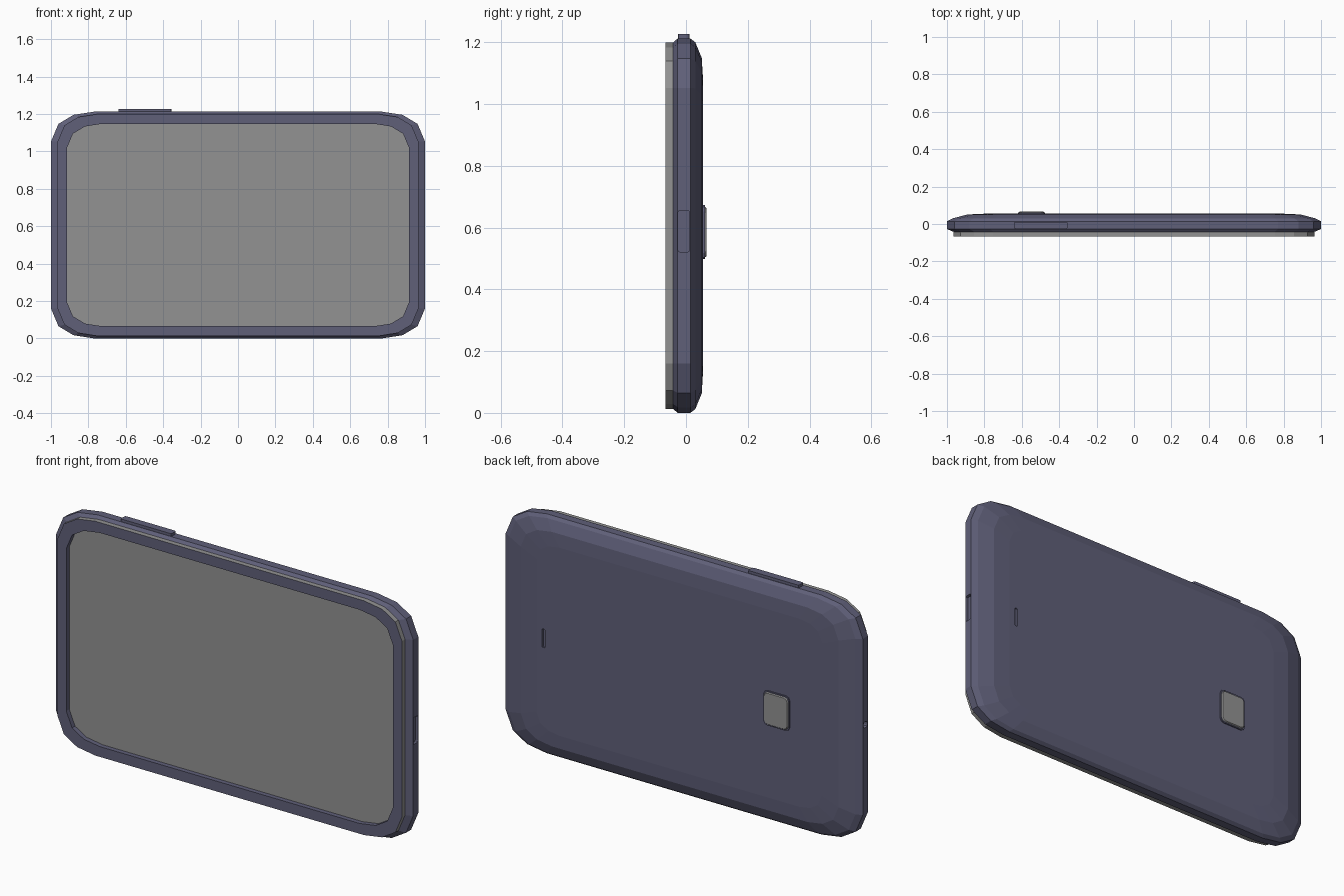
import bpy
import bmesh
from mathutils import Matrix, Vector

if "Cube" in bpy.data.objects:
    bpy.data.objects.remove(bpy.data.objects["Cube"], do_unlink=True)


def material(name, rgb):
    m = bpy.data.materials.new(name)
    m.use_nodes = True
    m.diffuse_color = (*rgb, 1)
    m.node_tree.nodes["Principled BSDF"].inputs["Base Color"].default_value = (*rgb, 1)
    return m


CASE = material("slate blue case", (0.115, 0.115, 0.19))
GLASS = material("grey glass", (0.29, 0.29, 0.29))

HALF_X, HALF_Z = 1.0, 0.606
# Corner cut as distances in from the side and from the top edge
CORNER = [(0, 0.16), (0.04, 0.065), (0.12, 0.017), (0.23, 0)]


def outline(y, inset_x, inset_z):
    """Rounded landscape rectangle in the plane y."""
    hx, hz, k = HALF_X - inset_x, HALF_Z - inset_z, 1 - 2.2 * inset_x
    quarter = [(hx - a * k, hz - b * k) for a, b in CORNER]
    flipped = quarter[::-1]
    pts = (quarter + [(-x, z) for x, z in flipped]
           + [(-x, -z) for x, z in quarter] + [(x, -z) for x, z in flipped])
    return [Vector((x, y, z + HALF_Z)) for x, z in pts]


def finish(bm, name, *mats):
    bmesh.ops.recalc_face_normals(bm, faces=bm.faces)
    mesh = bpy.data.meshes.new(name)
    bm.to_mesh(mesh)
    bm.free()
    for m in mats:
        mesh.materials.append(m)
    ob = bpy.data.objects.new(name, mesh)
    bpy.context.collection.objects.link(ob)
    return ob


def loft(name, sections, *mats, closed=False):
    """Skin a row of outlines; cap the ends or join them into a ring."""
    bm = bmesh.new()
    rings = [[bm.verts.new(p) for p in outline(*s)] for s in sections]
    pairs = list(zip(rings, rings[1:]))
    if closed:
        pairs.append((rings[-1], rings[0]))
    else:
        bm.faces.new(rings[0])
        bm.faces.new(rings[-1])
    n = len(rings[0])
    for r, s in pairs:
        for i in range(n):
            j = (i + 1) % n
            bm.faces.new((r[i], r[j], s[j], s[i]))
    return finish(bm, name, *mats)


def box(name, centre, size, bevel_axis, bevel, *mats):
    """Box with its edges along one axis bevelled."""
    bm = bmesh.new()
    bmesh.ops.create_cube(bm, size=1, matrix=Matrix.Translation(centre) @ Matrix.Diagonal((*size, 1)))
    if bevel:
        edges = [e for e in bm.edges
                 if abs((e.verts[0].co - e.verts[1].co).normalized()[bevel_axis]) > 0.9]
        bmesh.ops.bevel(bm, geom=edges, offset=bevel, segments=2, profile=0.5, affect='EDGES')
    return finish(bm, name, *mats)


# Case: front chamfer, flat side band, broad rounded back
body = loft("case_body", [(-0.042, 0.035, 0.013), (-0.027, 0, 0), (0.014, 0, 0),
                          (0.03, 0.03, 0.012), (0.051, 0.11, 0.063), (0.055, 0.2, 0.13)], CASE)

# Recesses: side port, opposite side jack, back speaker slot
cutters = [box("port_cutter", (1, -0.007, 0.588), (0.03, 0.038, 0.135), 0, 0.008, CASE),
           box("jack_cutter", (-1, -0.007, 0.61), (0.04, 0.03, 0.03), 0, 0.01, CASE),
           box("slot_cutter", (0.76, 0.055, 0.6), (0.016, 0.02, 0.095), 1, 0.005, CASE)]
bpy.context.view_layer.objects.active = body
for cutter in cutters:
    cutter.hide_render = True
    mod = body.modifiers.new(cutter.name, 'BOOLEAN')
    mod.operation, mod.solver, mod.object = 'DIFFERENCE', 'EXACT', cutter
    bpy.ops.object.modifier_apply(modifier=mod.name)
    bpy.data.objects.remove(cutter, do_unlink=True)

# Bezel: dark front ring with a glass outer rim
bezel = loft("screen_bezel", [(-0.042, 0.035, 0.013), (-0.067, 0.035, 0.013),
                              (-0.067, 0.085, 0.065), (-0.042, 0.085, 0.065)],
             CASE, GLASS, closed=True)
n = 4 * len(CORNER)
for face in bezel.data.polygons[:n]:
    face.material_index = 1

# Screen: recessed plate inside the bezel
loft("screen", [(-0.043, 0.083, 0.063), (-0.038, 0.083, 0.063)], GLASS)

# Power button on the top edge
box("top_button", (-0.4975, -0.007, 1.21), (0.285, 0.038, 0.032), 2, 0.008, CASE)

# Rear camera: dark rim with a chamfered glass cover
box("camera_rim", (-0.548, 0.055, 0.585), (0.145, 0.012, 0.175), 1, 0.02, CASE)
cover = box("camera_cover", (-0.548, 0.0615, 0.585), (0.14, 0.009, 0.17), 1, 0.02, GLASS)
bm = bmesh.new()
bm.from_mesh(cover.data)
for v in bm.verts:
    if v.co.y > 0.0615:
        v.co.x = -0.548 + (v.co.x + 0.548) * 0.92
        v.co.z = 0.585 + (v.co.z - 0.585) * 0.92
bm.to_mesh(cover.data)
bm.free()
